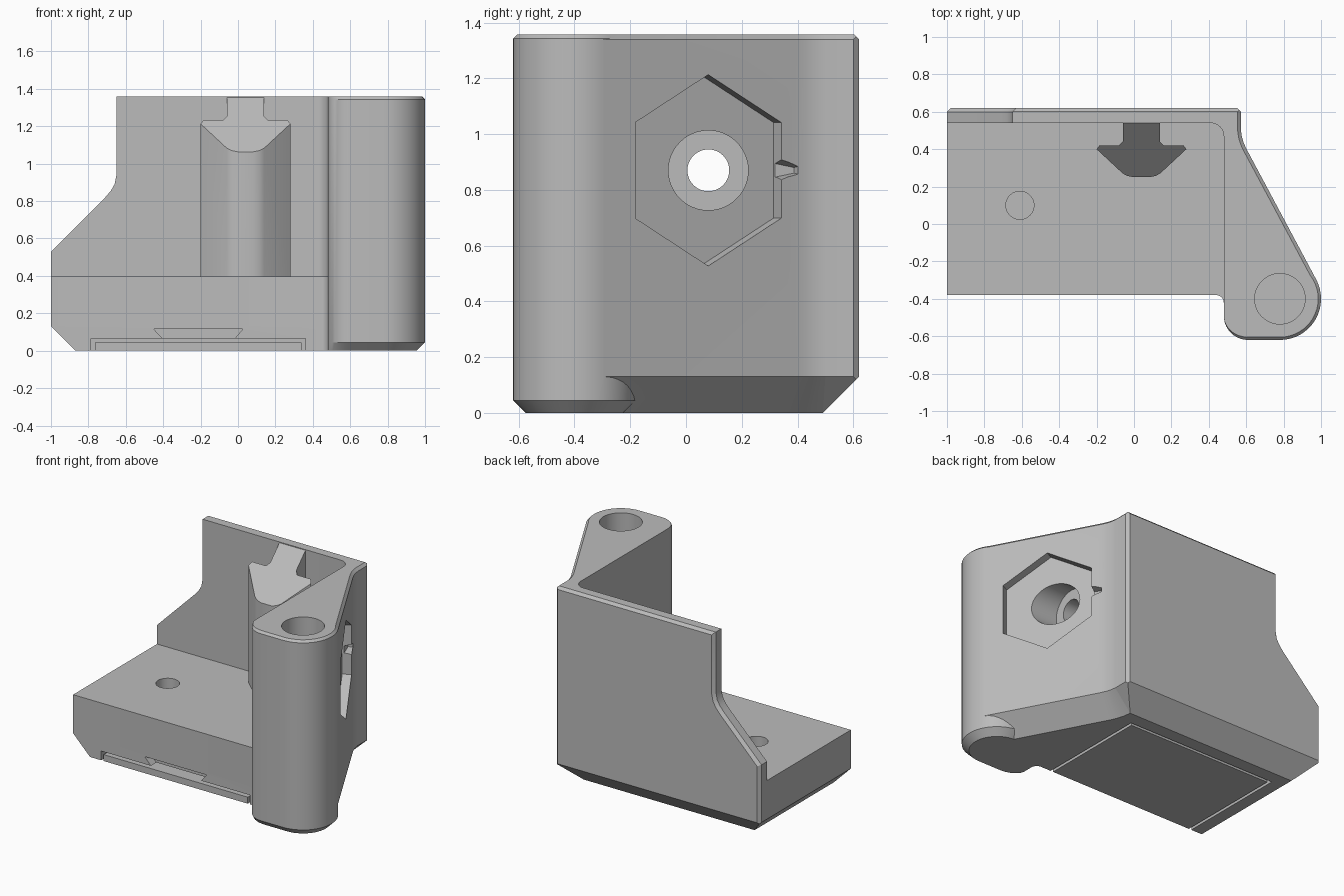
import bpy
import bmesh
from math import cos, sin, pi, radians
from mathutils import Vector, Matrix

if "Cube" in bpy.data.objects:
    bpy.data.objects.remove(bpy.data.objects["Cube"], do_unlink=True)

H = 1.358
grey = bpy.data.materials.new("plain grey")
grey.use_nodes = True
COLOUR = (0.5, 0.5, 0.5, 1)
grey.diffuse_color = COLOUR
grey.node_tree.nodes["Principled BSDF"].inputs["Base Color"].default_value = COLOUR


def loft(name, rings):
    """Closed solid through rings of equal point count."""
    bm = bmesh.new()
    loops = [[bm.verts.new(p) for p in ring] for ring in rings]
    n = len(loops[0])
    for a, b in zip(loops, loops[1:]):
        for i in range(n):
            j = (i + 1) % n
            bm.faces.new((a[i], a[j], b[j], b[i]))
    bm.faces.new(loops[0][::-1])
    bm.faces.new(loops[-1])
    bmesh.ops.recalc_face_normals(bm, faces=bm.faces)
    mesh = bpy.data.meshes.new(name)
    bm.to_mesh(mesh)
    bm.free()
    mesh.materials.append(grey)
    ob = bpy.data.objects.new(name, mesh)
    bpy.context.collection.objects.link(ob)
    return ob


def prism(name, outline, z0, z1):
    return loft(name, [[(x, y, z) for x, y in outline] for z in (z0, z1)])


def box(name, x0, x1, y0, y1, z0, z1):
    return prism(name, [(x0, y0), (x1, y0), (x1, y1), (x0, y1)], z0, z1)


def arc(cx, cy, rx, ry, a0, a1, n=10):
    angles = [radians(a0 + (a1 - a0) * i / n) for i in range(n + 1)]
    return [(cx + rx * cos(a), cy + ry * sin(a)) for a in angles]


def rod(name, start, axis, length, radius, sides=48):
    """Cylinder or regular prism with one corner pointing up where possible."""
    axis = Vector(axis).normalized()
    up = Vector((0, 0, 1)) if abs(axis.z) < 0.9 else Vector((0, 1, 0))
    side = up.cross(axis)
    ring = [Vector(start) + radius * (up * cos(2 * pi * i / sides) + side * sin(2 * pi * i / sides))
            for i in range(sides)]
    return loft(name, [ring, [p + axis * length for p in ring]])


def inset(points, dists):
    """Move each edge of a counter-clockwise outline inward by its own distance."""
    pts = [Vector(p) for p in points]
    n = len(pts)
    out = []
    for i in range(n):
        d1 = (pts[i] - pts[i - 1]).normalized()
        d2 = (pts[(i + 1) % n] - pts[i]).normalized()
        n1, n2 = Vector((-d1.y, d1.x)), Vector((-d2.y, d2.x))
        m = Matrix((n1, n2))
        target = Vector((dists[i - 1], dists[i]))
        out.append(tuple(pts[i] + m.inverted() @ target))
    return out


def combine(ob, other, operation):
    mod = ob.modifiers.new("join", 'BOOLEAN')
    mod.operation = operation
    mod.solver = 'EXACT'
    mod.object = other
    bpy.context.view_layer.objects.active = ob
    bpy.ops.object.modifier_apply(modifier=mod.name)
    bpy.data.objects.remove(other, do_unlink=True)


def cut(ob, other):
    combine(ob, other, 'DIFFERENCE')


# Outline of floor block, back wall and slanted side wall
COL = Vector((0.78, -0.40))
R = 0.22
SLOPE = Vector((0.882, 0.471))
tangent = COL + R * SLOPE
outline = [(-1, -0.38)]
outline += arc(0.44, -0.42, 0.04, 0.04, 90, 0, 5)
outline += [tuple(COL - Vector((0, 0.02))), tuple(tangent)]
first_outer = len(outline) - 1
outline += [(0.603, 0.398), (0.588, 0.43), (0.577, 0.465), (0.572, 0.50), (0.572, 0.62), (-1, 0.62)]


def edge_dists(outer, left):
    d = [0.0] * first_outer + [outer] * (len(outline) - first_outer)
    d[-1] = left
    return d


rings = []
for z, outer, left in ((0, 0.13, 0.13), (0.13, 0, 0), (H - 0.018, 0, 0), (H, 0.018, 0)):
    rings.append([(x, y, z) for x, y in inset(outline, edge_dists(outer, left))])
body = loft("bracket_body", rings)

# Open space above the floor, with a rounded inner corner
room = [(-1.3, -0.9), (0.48, -0.9)] + arc(0.41, 0.47, 0.07, 0.07, 0, 90, 8) + [(-1.3, 0.54)]
cut(body, prism("room_cutter", room, 0.398, 2))

# Stepped left end of the back wall, with chamfered rear edge
step = [(-1.2, 1.5), (-1.2, 0.33), (-0.71, 0.82), (-0.68, 0.855),
        (-0.66, 0.89), (-0.65, 0.94), (-0.65, 1.5)]
wide = inset(step, [0] + [-0.04] * 5 + [0])
cut(body, loft("step_cutter", [[(x, y, z) for x, z in s]
                               for y, s in ((0.3, step), (0.6, step), (0.64, wide))]))

# Small chamfers on the rear vertical corners
for x, s in ((-1, 1), (0.572, -1)):
    corner = [(x - s * 0.1, 0.5), (x + s * 0.12, 0.72), (x - s * 0.1, 0.72)]
    cut(body, prism("corner_cutter", corner, 0.1, 2))


# Round column with chamfered ends
def column_outline(d):
    return (arc(0.61, -0.49, 0.13, 0.13 - d, 180, 270)
            + arc(COL.x, COL.y, R - d, R - d, -90, 90, 24) + [(0.48, COL.y + R - d)])


column_rings = []
for z, d in ((0, 0.045), (0.045, 0), (H - 0.015, 0), (H, 0.015)):
    column_rings.append([(x, y, z) for x, y in column_outline(d)])
# Keep the rear of the column within the slanted wall
column = loft("column", column_rings)
combine(body, column, 'UNION')

# Upright rail with a sloping top
half = [(-0.10, 0.545), (-0.10, 0.44), (-0.12, 0.42), (-0.225, 0.42), (-0.24, 0.40),
        (-0.10, 0.27), (-0.075, 0.257), (-0.04, 0.25)]
rail = [(0.04 + x, y) for x, y in half] + [(0.04 - x, y) for x, y in reversed(half)]
combine(body, loft("rail", [[(x, y, 0.39) for x, y in rail],
                            [(x, y, 0.813 + y) for x, y in rail]]), 'UNION')

# Hexagonal pocket, stepped bolt hole and pry notch in the slanted wall
axis = Vector((SLOPE.x, SLOPE.y, 0))
centre = Vector((0.773, 0.08, 0.87))
cut(body, rod("hex_cutter", centre - axis * 0.06, axis, 0.4, 0.343, 6))
cut(body, rod("bore_cutter", (0.58, 0.08, 0.87), (1, 0, 0), 0.6, 0.143))
cut(body, rod("bolt_cutter", (0.3, 0.08, 0.87), (1, 0, 0), 0.8, 0.075))
along = Vector((-SLOPE.y, SLOPE.x, 0))
notch = []
for v, h, depth in ((0.27, 0.06, 0.055), (0.365, 0.02, 0.03)):
    p = centre + along * v
    notch.append([p + axis * a + Vector((0, 0, b))
                  for a, b in ((-depth, -h / 2), (0.05, -h), (0.05, h), (-depth, h / 2))])
cut(body, loft("notch_cutter", notch))

# Blind holes in the column and the floor
cut(body, rod("column_hole_cutter", (COL.x, COL.y, H - 0.5), (0, 0, 1), 0.7, 0.135))
cut(body, rod("floor_hole_cutter", (-0.61, 0.10, 0.15), (0, 0, 1), 0.4, 0.075))

# Underside recess with a flared opening at the front
cut(body, box("recess_cutter", -0.785, 0.36, -0.5, 0.4, -0.1, 0.064))
flare = [(-0.39, 0.05), (-0.03, 0.05), (0.025, 0.115), (-0.45, 0.115)]
cut(body, loft("flare_cutter", [[(x, y, z) for x, z in flare] for y in (-0.45, -0.32)]))

# Loose plate lying in the recess
plate = box("bottom_plate", -0.765, 0.34, -0.38, 0.38, 0, 0.045)

for ob in (body, plate):
    bpy.ops.object.select_all(action='DESELECT')
    ob.select_set(True)
    bpy.context.view_layer.objects.active = ob
    bpy.ops.object.shade_smooth_by_angle(angle=radians(25))
